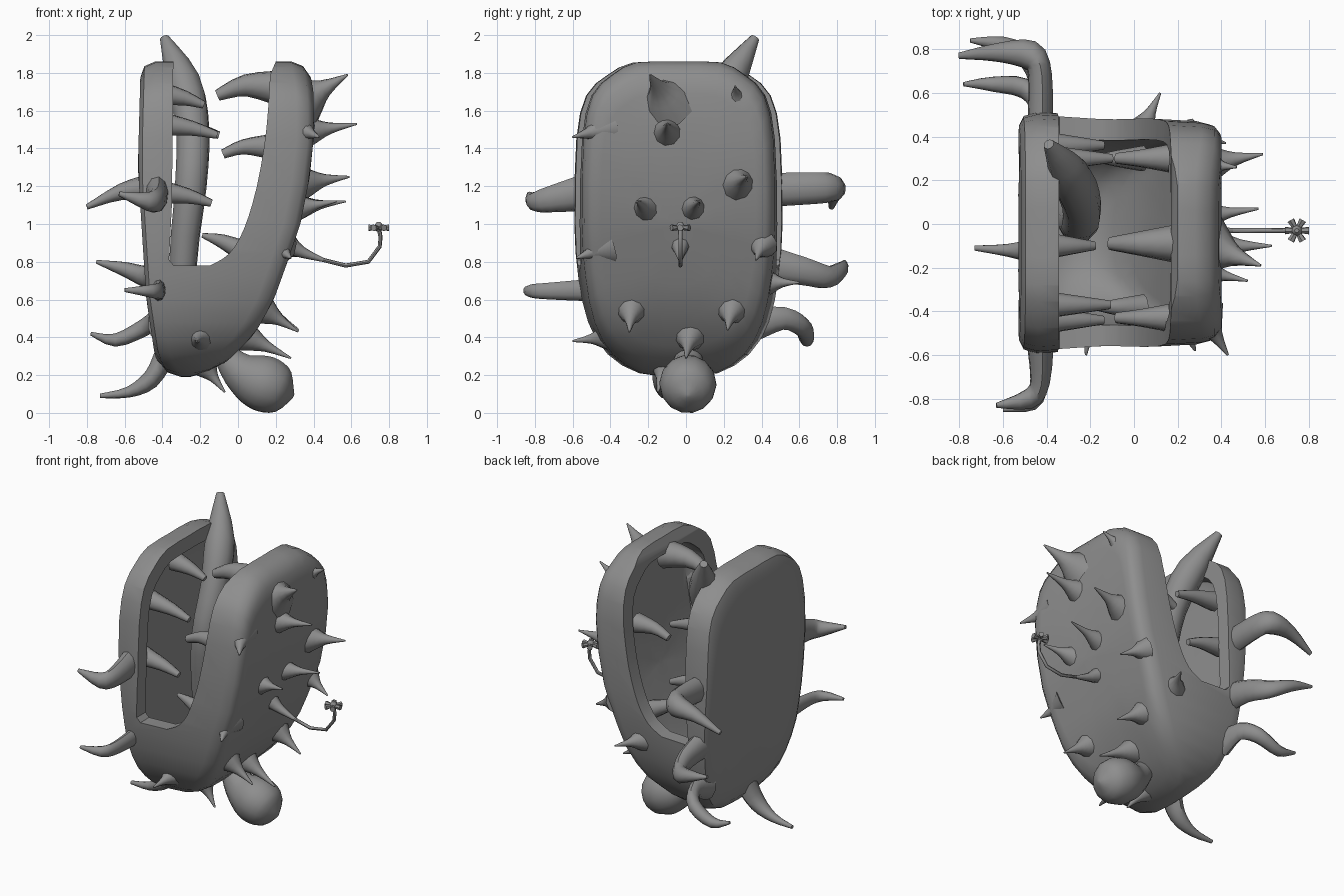
import bpy, bmesh, math
from mathutils import Vector

grey = bpy.data.materials.new("grey")
grey.diffuse_color = (0.27, 0.27, 0.27, 1)


def finish(name, bm, angle=45):
    bmesh.ops.recalc_face_normals(bm, faces=bm.faces)
    me = bpy.data.meshes.new(name)
    bm.to_mesh(me)
    bm.free()
    ob = bpy.data.objects.new(name, me)
    bpy.context.collection.objects.link(ob)
    me.materials.append(grey)
    smooth(ob, angle)
    return ob


def smooth(ob, angle):
    bpy.ops.object.select_all(action='DESELECT')
    ob.select_set(True)
    bpy.context.view_layer.objects.active = ob
    bpy.ops.object.shade_smooth_by_angle(angle=math.radians(angle))


def spline(pts, steps):
    # smooth curve through points of any dimension
    out, n = [], len(pts)
    for i in range(n - 1):
        a, b, c, d = pts[max(i - 1, 0)], pts[i], pts[i + 1], pts[min(i + 2, n - 1)]
        for s in range(steps):
            t = s / steps
            out.append([0.5 * (2 * q + (r - p) * t + (2 * p - 5 * q + 4 * r - w) * t * t
                               + (3 * q - p - 3 * r + w) * t ** 3) for p, q, r, w in zip(a, b, c, d)])
    return out + [list(pts[-1])]


def tube(name, pts, sides=10, steps=3, squash=1.0):
    # tapered tube; each point is x, y, z, radius; squash flattens it along x
    path = spline(pts, steps)
    bm, rings, side = bmesh.new(), [], None
    for i, p in enumerate(path):
        d = (Vector(path[min(i + 1, len(path) - 1)][:3]) - Vector(path[max(i - 1, 0)][:3])).normalized()
        side = d.orthogonal() if side is None else side - d * side.dot(d)
        side.normalize()
        up, r = d.cross(side), max(p[3], 0.003)
        ring = []
        for k in range(sides):
            off = r * (side * math.cos(k * math.tau / sides) + up * math.sin(k * math.tau / sides))
            off.x *= squash
            ring.append(bm.verts.new(Vector(p[:3]) + off))
        rings.append(ring)
    for a, b in zip(rings, rings[1:]):
        for k in range(sides):
            bm.faces.new((a[k], a[k - 1], b[k - 1], b[k]))
    bm.faces.new(rings[0])
    bm.faces.new(rings[-1])
    return finish(name, bm)


def thorn(base, tip, r):
    # thorn with a flared root
    b, t = Vector(base), Vector(tip)
    tube("thorn", [(*b.lerp(t, -0.15), r * 1.35), (*b.lerp(t, 0.1), r * 0.95),
                   (*b.lerp(t, 0.45), r * 0.42), (*t, 0.005)])


def tooth(name, base, tip, r, end, rise=0.02):
    # blunt tooth that arches and then drops to its tip
    b, t = Vector(base), Vector(tip)
    mid = b.lerp(t, 0.55) + Vector((0, 0, rise))
    tube(name, [(*b, r), (*mid, r * 0.62), (*t, end)])


def interp(table, z):
    for (z0, x0), (z1, x1) in zip(table, table[1:]):
        if z <= z1:
            return x0 + (x1 - x0) * max(0, (z - z0) / (z1 - z0))
    return table[-1][1]


# Shell: left and right faces as x by height, outline as y, z
LEFT = [(0.19, -0.38), (0.3, -0.44), (0.6, -0.485), (0.9, -0.505), (1.3, -0.53), (1.86, -0.515)]
RIGHT = [(0.19, -0.17), (0.28, -0.05), (0.42, 0.09), (0.6, 0.19), (0.78, 0.255), (1.0, 0.33),
         (1.25, 0.38), (1.45, 0.4), (1.7, 0.4), (1.86, 0.37)]
OUTLINE = [(0, 1.86), (0.23, 1.855), (0.36, 1.79), (0.47, 1.68), (0.52, 1.45), (0.53, 1.0),
           (0.51, 0.72), (0.46, 0.48), (0.36, 0.31), (0.2, 0.21), (0, 0.19)]
half = spline(OUTLINE, 2)
loop = half + [[-y, z] for y, z in half[-2:0:-1]]
CY, CZ = -0.04, 1.0


def lens(name, inset, wall_l, wall_r, bevel):
    # closed loft from the left face to the right face
    ky, kz = 1 - inset / 0.53, 1 - inset / 0.83
    bm, rings = bmesh.new(), []
    rows = [(s, 'L', 0) for s in (0.04, 0.4, 0.75, 1 - bevel)] + [(1 - bevel * 0.3, 'L', bevel * 0.2), (1, 'L', bevel * 0.8)]
    rows += [(1, 'R', bevel * 0.9), (1 - bevel * 0.3, 'R', bevel * 0.3), (1 - bevel, 'R', 0)]
    rows += [(s, 'R', 0) for s in (0.8, 0.6, 0.4, 0.2, 0.04)]
    for s, which, back in rows:
        ring = []
        for y, z in loop:
            z2 = CZ + (z - CZ) * kz * s
            xl, xr = interp(LEFT, z2) + wall_l, interp(RIGHT, z2) - wall_r
            x = xl + min(back, (xr - xl) * 0.4) if which == 'L' else xr - min(back, (xr - xl) * 0.4)
            wide = 1.04 if which == 'L' else 0.965
            ring.append(bm.verts.new((x, CY + y * ky * s * wide, z2)))
        rings.append(ring)
    n = len(loop)
    for a, b in zip(rings, rings[1:]):
        for k in range(n):
            bm.faces.new((a[k], a[k - 1], b[k - 1], b[k]))
    bm.faces.new(rings[0])
    bm.faces.new(rings[-1])
    return finish(name, bm)


shell = lens("shell", 0, 0, 0, 0.1)
hollow = lens("hollow_cutter", 0.095, 0.08, 0.11, 0.08)

# Gap between the two lips
gap = [(0.21, 2.1), (0.2, 1.86)] + spline([(0.17, 1.79), (0.15, 1.5), (0.1, 1.2), (0.03, 0.97), (-0.05, 0.84), (-0.15, 0.78)], 3)
gap += [(-0.34, 0.78), (-0.365, 0.81), (-0.35, 1.1), (-0.34, 2.1)]
bm = bmesh.new()
face = bm.faces.new([bm.verts.new((x, -1, z)) for x, z in gap])
ext = bmesh.ops.extrude_face_region(bm, geom=[face])
bmesh.ops.translate(bm, vec=(0, 2, 0), verts=[v for v in ext['geom'] if isinstance(v, bmesh.types.BMVert)])
slot = finish("slot_cutter", bm)

bpy.context.view_layer.objects.active = shell
for cutter in (slot, hollow):
    mod = shell.modifiers.new("cut", 'BOOLEAN')
    mod.operation, mod.solver, mod.object = 'DIFFERENCE', 'EXACT', cutter
    bpy.ops.object.modifier_apply(modifier=mod.name)
for cutter in (slot, hollow):
    bpy.data.objects.remove(cutter)
smooth(shell, 40)

# Tongue
tube("tongue", [(-0.29, 0.12, 0.3, 0.07), (-0.29, 0.04, 0.8, 0.075), (-0.25, 0.0, 1.2, 0.085), (-0.24, 0.09, 1.5, 0.09),
                (-0.29, 0.22, 1.75, 0.095), (-0.39, 0.365, 1.985, 0.025)], 10)

# Inner teeth on both lips
for y, z, tip in [(-0.1, 1.69, -0.18), (-0.37, 1.53, -0.11), (-0.44, 1.17, -0.14), (0.36, 1.17, -0.14), (0.3, 1.53, -0.1)]:
    tooth("left_tooth", (-0.41, y, z), (tip, y, z - 0.06), 0.065, 0.02, 0.01)
tooth("large_tooth", (0.22, -0.09, 1.72), (-0.11, -0.09, 1.68), 0.095, 0.03, 0.035)
for y in (-0.43, 0.3):
    tooth("right_tooth", (0.16, y, 1.41), (-0.08, y, 1.37), 0.065, 0.025)
for y in (-0.38, 0.3):
    tooth("low_tooth", (0.04, y, 0.85), (-0.19, y, 0.94), 0.06, 0.012, 0.01)

# Long hooked claws along the left rim
claws = [
    [(-0.43, 0.44, 1.18, 0.09), (-0.43, 0.68, 1.19, 0.085), (-0.47, 0.77, 1.19, 0.075), (-0.62, 0.785, 1.17, 0.045), (-0.8, 0.77, 1.09, 0.015)],
    [(-0.43, -0.52, 1.17, 0.1), (-0.43, -0.72, 1.13, 0.07), (-0.48, -0.8, 1.12, 0.05), (-0.63, -0.83, 1.16, 0.012)],
    [(-0.43, 0.42, 0.79, 0.1), (-0.43, 0.62, 0.75, 0.075), (-0.48, 0.75, 0.72, 0.06), (-0.6, 0.82, 0.76, 0.04), (-0.75, 0.84, 0.8, 0.01)],
    [(-0.42, -0.5, 0.65, 0.06), (-0.42, -0.72, 0.645, 0.045), (-0.46, -0.82, 0.645, 0.035), (-0.6, -0.85, 0.65, 0.01)],
    [(-0.42, 0.36, 0.47, 0.09), (-0.43, 0.52, 0.5, 0.06), (-0.5, 0.62, 0.45, 0.05), (-0.65, 0.64, 0.385, 0.035), (-0.78, 0.64, 0.42, 0.01)],
    [(-0.39, -0.1, 0.3, 0.08), (-0.46, -0.12, 0.18, 0.06), (-0.58, -0.12, 0.11, 0.03), (-0.73, -0.11, 0.09, 0.012)]]
for c in claws:
    tube("claw", c, squash=0.65)

# Thorns over the right side and the underside
thorns = [
    ((0.36, -0.11, 1.66), (0.58, -0.19, 1.79), 0.115), ((0.38, -0.1, 1.49), (0.63, -0.1, 1.53), 0.07),
    ((0.36, 0.27, 1.67), (0.47, 0.26, 1.73), 0.05), ((0.36, 0.28, 1.22), (0.59, 0.32, 1.25), 0.075),
    ((0.34, -0.22, 1.09), (0.52, -0.26, 1.12), 0.055), ((0.34, 0.04, 1.09), (0.57, 0.07, 1.12), 0.055),
    ((0.27, 0.4, 0.88), (0.42, 0.37, 0.81), 0.06), ((0.22, -0.44, 0.87), (0.28, -0.58, 0.82), 0.08),
    ((0.14, -0.29, 0.54), (0.32, -0.3, 0.43), 0.07), ((0.14, 0.24, 0.54), (0.32, 0.22, 0.44), 0.07),
    ((0.05, 0.02, 0.4), (0.28, 0.0, 0.29), 0.07), ((0.33, -0.44, 1.5), (0.43, -0.6, 1.46), 0.08),
    ((-0.2, -0.43, 0.4), (-0.22, -0.6, 0.38), 0.06), ((0.04, 0.44, 0.69), (0.12, 0.6, 0.69), 0.06),
    ((-0.17, -0.12, 0.24), (-0.07, -0.15, 0.11), 0.06)]
for base, tip, r in thorns:
    thorn(base, tip, r)

# Round bulb below the shell
tube("bulb", [(-0.08, 0.02, 0.32, 0.06), (0.0, 0.01, 0.23, 0.1), (0.08, 0.01, 0.18, 0.14), (0.16, 0.01, 0.145, 0.15),
              (0.24, 0.01, 0.11, 0.115), (0.295, 0.01, 0.09, 0.01)], 14)

# Thin stalk with a star tip
tube("stalk_root", [(0.25, -0.03, 0.9, 0.06), (0.34, -0.03, 0.85, 0.03), (0.45, -0.03, 0.81, 0.011)], 8)
tube("stalk", [(0.28, -0.03, 0.87, 0.011), (0.45, -0.03, 0.81, 0.011), (0.57, -0.03, 0.78, 0.011), (0.69, -0.03, 0.8, 0.011),
               (0.75, -0.03, 0.88, 0.011), (0.755, -0.03, 0.93, 0.011), (0.745, -0.03, 0.98, 0.012)], 8, 1)
tube("star_hub", [(0.745, -0.03, 0.96, 0.01), (0.745, -0.03, 0.985, 0.025), (0.745, -0.03, 1.01, 0.01)], 8)
for k in range(6):
    a = k * math.tau / 6
    c, s = math.cos(a), math.sin(a)
    tube("star_arm", [(0.745, -0.03, 0.98, 0.01), (0.745 + 0.055 * c, -0.03 + 0.055 * s, 0.98, 0.018)], 6, 1)
